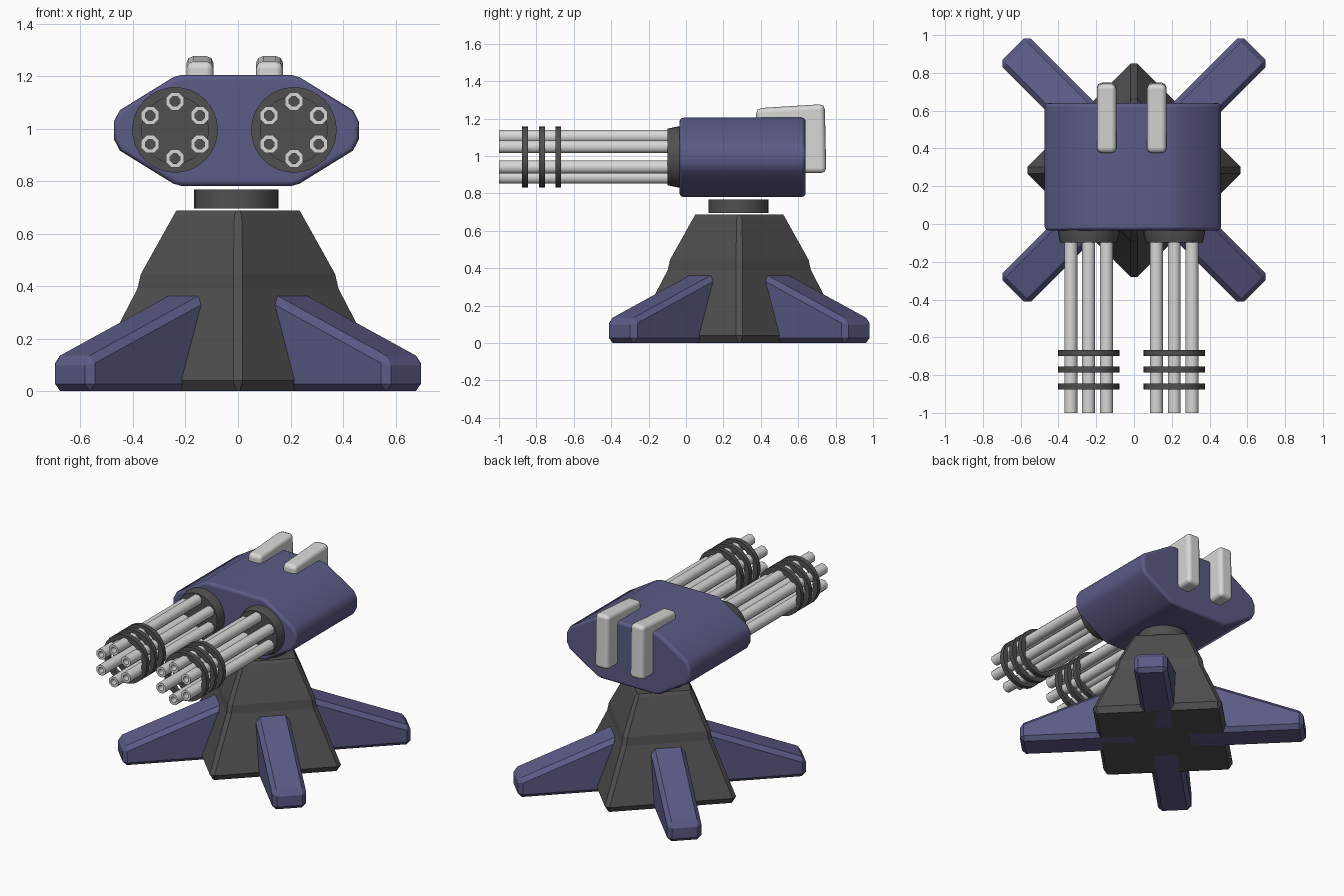
import bpy, bmesh, math
from mathutils import Matrix, Vector

if "Cube" in bpy.data.objects:
    bpy.data.objects.remove(bpy.data.objects["Cube"])


def material(name, rgb):
    m = bpy.data.materials.new(name)
    m.diffuse_color = (*rgb, 1)
    m.use_nodes = True
    m.node_tree.nodes["Principled BSDF"].inputs["Base Color"].default_value = m.diffuse_color
    return m


BLUE = material("slate blue", (0.105, 0.105, 0.24))
DARK = material("dark grey", (0.08, 0.08, 0.08))
LIGHT = material("light grey", (0.68, 0.68, 0.67))
CY = 0.285      # y of the base centre
CX = -0.006     # x of the head centre


def loft(name, rings, mat, caps=True, closed=False, smooth=None):
    """Skin a list of equal-length point rings."""
    bm = bmesh.new()
    vs = [[bm.verts.new(p) for p in r] for r in rings]
    n = len(vs[0])
    pairs = list(zip(vs, vs[1:]))
    if closed:
        pairs.append((vs[-1], vs[0]))
    for a, b in pairs:
        for i in range(n):
            j = (i + 1) % n
            bm.faces.new((a[i], a[j], b[j], b[i]))
    if caps and not closed:
        bm.faces.new(vs[0])
        bm.faces.new(vs[-1])
    bmesh.ops.recalc_face_normals(bm, faces=bm.faces)
    me = bpy.data.meshes.new(name)
    bm.to_mesh(me)
    bm.free()
    me.materials.append(mat)
    if smooth:
        for p in me.polygons:
            p.use_smooth = True
        me.set_sharp_from_angle(angle=math.radians(smooth))
    ob = bpy.data.objects.new(name, me)
    bpy.context.collection.objects.link(ob)
    return ob


def bevel(ob, width, segments, angle):
    b = ob.modifiers.new("bevel", 'BEVEL')
    b.width, b.segments = width, segments
    b.limit_method, b.angle_limit = 'ANGLE', math.radians(angle)
    return b


def circle_y(x, y, z, r, n, turn=0.0):
    """Ring of points around the y axis direction."""
    return [(x + r * math.cos(turn + math.tau * i / n), y,
             z + r * math.sin(turn + math.tau * i / n)) for i in range(n)]


# Pedestal: diamond-plan pyramid with chamfered corners
def diamond(r, c, z):
    pts = []
    for k in range(4):
        rot = Matrix.Rotation(k * math.pi / 2, 3, 'Z')
        pts += [rot @ Vector((r, -c, z)), rot @ Vector((r, c, z))]
    return [p + Vector((0, CY, 0)) for p in pts]


loft("pedestal", [diamond(r, c, z) for r, c, z in (
    (0.545, 0.006, 0), (0.565, 0.018, 0.04), (0.383, 0.018, 0.39),
    (0.37, 0.018, 0.446), (0.245, 0.014, 0.67), (0.235, 0.006, 0.687))], DARK)

# Four diagonal legs
leg_profile = [(0.15, 0), (0.905, 0), (0.905, 0.125), (0.295, 0.362), (0.15, 0.362)]
for k in range(4):
    leg = loft(f"leg_{k + 1}", [[(d, s, z) for d, z in leg_profile]
                                for s in (-0.107, 0.107)], BLUE)
    leg.location = (0, CY, 0)
    leg.rotation_euler.z = math.pi / 4 + k * math.pi / 2
    bevel(leg, 0.027, 1, 30)

# Swivel neck
loft("neck", [[(CX + 0.161 * math.cos(math.tau * i / 32),
                CY - 0.005 + 0.161 * math.sin(math.tau * i / 32), z) for i in range(32)]
              for z in (0.695, 0.767)], DARK, smooth=40)

# Head: rounded hexagonal block
quarter = [(0.467, 0.033), (0.444, 0.077), (0.24, 0.203), (0.207, 0.212)]
outline = (quarter + [(-x, z) for x, z in reversed(quarter)]
           + [(-x, -z) for x, z in quarter] + [(x, -z) for x, z in reversed(quarter)])
head = loft("head", [[(CX + x, y, 0.993 + z) for x, z in outline]
                     for y in (-0.035, 0.64)], BLUE)
for p in head.data.polygons:
    p.use_smooth = True
bevel(head, 0.022, 3, 60).harden_normals = True

# Two rotary guns
for side, gx in (("left", -0.24), ("right", 0.213)):
    gz = 0.995
    # Mounting disc
    loft(side + "_gun_mount", [circle_y(gx, y, gz, r, 32) for y, r in (
        (-0.02, 0.163), (-0.045, 0.163), (-0.098, 0.151))], DARK, smooth=40)
    # Hollow octagonal barrels
    for k in range(6):
        a = math.pi / 2 + k * math.pi / 3
        bx, bz = gx + 0.109 * math.cos(a), gz + 0.109 * math.sin(a)
        loft(f"{side}_barrel_{k + 1}",
             [circle_y(bx, y, bz, r, 8, math.pi / 8) for y, r in (
                 (-0.08, 0.037), (-1.0, 0.037), (-1.0, 0.02), (-0.08, 0.02))],
             LIGHT, closed=True, smooth=50)
    # Clamp rings
    for k, y in enumerate((-0.86, -0.77, -0.683)):
        loft(f"{side}_clamp_ring_{k + 1}",
             [circle_y(gx, y + dy, gz, r, 32) for dy, r in (
                 (-0.016, 0.163), (0.016, 0.163), (0.016, 0.127), (-0.016, 0.127))],
             DARK, closed=True, smooth=40)

# Two bent vents over the back of the head
vent_profile = [(0.375, 1.17), (0.375, 1.255), (0.742, 1.278), (0.75, 0.908),
                (0.60, 0.908), (0.60, 1.17)]
for side, vx in (("left", -0.145), ("right", 0.12)):
    vent = loft(side + "_vent", [[(vx + s, y, z) for y, z in vent_profile]
                                 for s in (-0.052, 0.052)], LIGHT)
    for p in vent.data.polygons:
        p.use_smooth = True
    bevel(vent, 0.028, 2, 30).harden_normals = True
